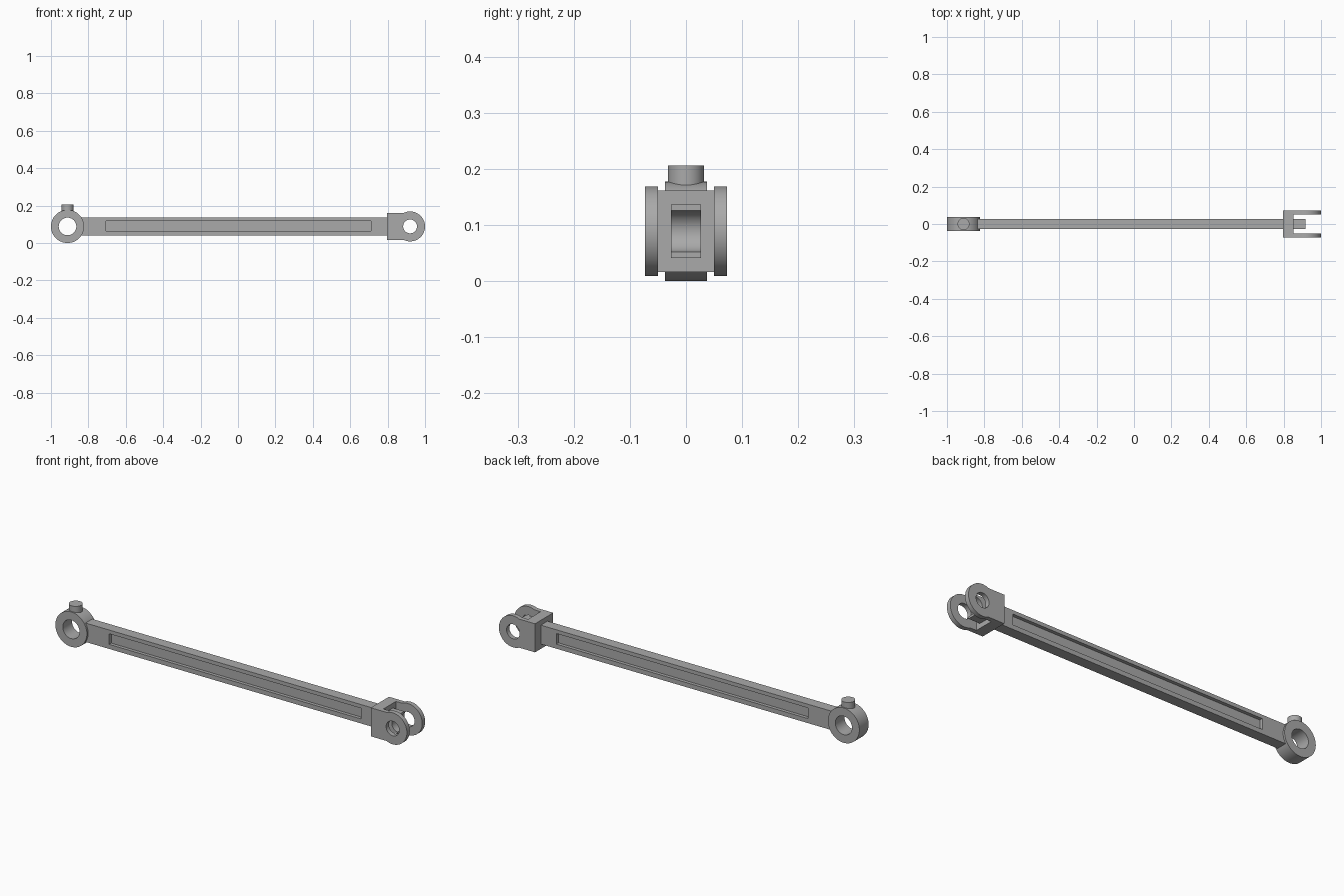
import bpy, bmesh, math
from mathutils import Matrix

cube = bpy.data.objects.get("Cube")
if cube:
    bpy.data.objects.remove(cube, do_unlink=True)

steel = bpy.data.materials.new("grey_steel")
steel.use_nodes = True
GREY = (0.40, 0.40, 0.40, 1)
steel.diffuse_color = GREY
steel.node_tree.nodes["Principled BSDF"].inputs["Base Color"].default_value = GREY

AXIS_Z = 0.089              # height of the rod axis
EYE_X, PIN_X = -0.9115, 0.92


def make(name, bm):
    bmesh.ops.recalc_face_normals(bm, faces=bm.faces)
    mesh = bpy.data.meshes.new(name)
    bm.to_mesh(mesh)
    bm.free()
    mesh.materials.append(steel)
    obj = bpy.data.objects.new(name, mesh)
    bpy.context.collection.objects.link(obj)
    return obj


def box(name, x0, x1, y0, y1, z0, z1):
    bm = bmesh.new()
    size = Matrix.Diagonal((x1 - x0, y1 - y0, z1 - z0, 1))
    centre = Matrix.Translation(((x0 + x1) / 2, (y0 + y1) / 2, (z0 + z1) / 2))
    bmesh.ops.create_cube(bm, size=1, matrix=centre @ size)
    return make(name, bm)


def cylinder(name, x, z, radius, length, across=True):
    bm = bmesh.new()
    turn = Matrix.Rotation(math.pi / 2 if across else 0, 4, "X")
    bmesh.ops.create_cone(bm, cap_ends=True, segments=64, radius1=radius, radius2=radius,
                          depth=length, matrix=Matrix.Translation((x, 0, z)) @ turn)
    return make(name, bm)


def extrude_profile(name, points, half_width):
    bm = bmesh.new()
    face = bm.faces.new([bm.verts.new((x, -half_width, z)) for x, z in points])
    side = bmesh.ops.extrude_face_region(bm, geom=[face])["geom"]
    bmesh.ops.translate(bm, vec=(0, 2 * half_width, 0),
                        verts=[v for v in side if isinstance(v, bmesh.types.BMVert)])
    return make(name, bm)


def cut(obj, *cutters):
    for cutter in cutters:
        mod = obj.modifiers.new("cut", "BOOLEAN")
        mod.operation, mod.solver, mod.object = "DIFFERENCE", "EXACT", cutter
        bpy.context.view_layer.objects.active = obj
        bpy.ops.object.modifier_apply(modifier=mod.name)
        bpy.data.objects.remove(cutter, do_unlink=True)


# Rod with a long recess on each side and a scooped end
rod = box("rod", -0.84, 0.916, -0.027, 0.027, 0.041, 0.137)
for s in (-1, 1):
    cut(rod, box("recess_cutter", -0.705, 0.71, *sorted((s * 0.01, s * 0.05)), 0.064, 0.118))
cut(rod, cylinder("pin_cutter", PIN_X, AXIS_Z, 0.037, 0.3))

# Round eye with its bore, and the small boss on top
eye = cylinder("eye", EYE_X, AXIS_Z, 0.0885, 0.074)
cut(eye, cylinder("bore_cutter", EYE_X, AXIS_Z, 0.047, 0.3))
boss = cylinder("oil_boss", EYE_X, 0.181, 0.032, 0.05, across=False)

# Fork: square root running into rounded lugs, slotted and drilled
ROOT, LUG = 0.0725, 0.08
start = math.pi - math.asin(ROOT / LUG)
arc = [start - 2 * start * i / 48 for i in range(49)]
outline = [(0.797, AXIS_Z - ROOT), (0.797, AXIS_Z + ROOT)]
outline += [(PIN_X + LUG * math.cos(a), AXIS_Z + LUG * math.sin(a)) for a in arc]
fork = extrude_profile("fork", outline, 0.073)
cut(fork, box("slot_cutter", 0.852, 1.1, -0.05, 0.05, -0.1, 0.3),
    cylinder("pin_cutter", PIN_X, AXIS_Z, 0.037, 0.3))

# Smooth the round walls, keep the edges sharp
for obj in (rod, eye, boss, fork):
    bpy.ops.object.select_all(action="DESELECT")
    obj.select_set(True)
    bpy.context.view_layer.objects.active = obj
    bpy.ops.object.shade_smooth_by_angle(angle=math.radians(30))
